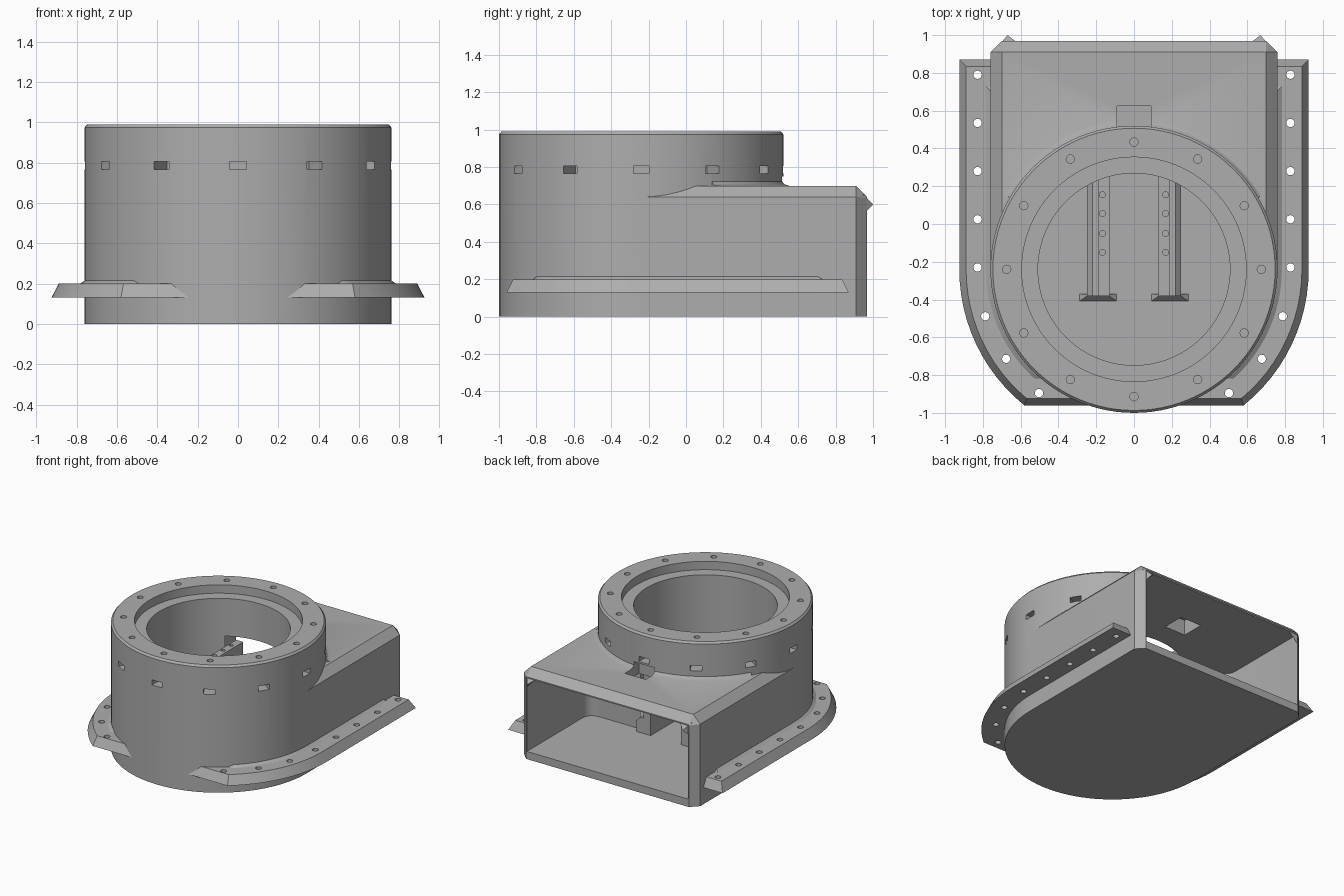
import bpy, bmesh, math
from math import sin, cos, radians, asin

if "Cube" in bpy.data.objects:
    bpy.data.objects.remove(bpy.data.objects["Cube"])

CY = -0.24  # y of the round housing's axis

metal = bpy.data.materials.new("plain grey")
metal.diffuse_color = (0.42, 0.42, 0.42, 1)
metal.use_nodes = True
metal.node_tree.nodes["Principled BSDF"].inputs["Base Color"].default_value = metal.diffuse_color


def finish(name, bm):
    bmesh.ops.recalc_face_normals(bm, faces=bm.faces)
    me = bpy.data.meshes.new(name)
    bm.to_mesh(me)
    bm.free()
    me.materials.append(metal)
    ob = bpy.data.objects.new(name, me)
    bpy.context.collection.objects.link(ob)
    return ob


def add_loft(bm, rings):
    """Closed solid through rings that have the same number of points."""
    vs = [[bm.verts.new(p) for p in r] for r in rings]
    n = len(vs[0])
    for a, b in zip(vs, vs[1:]):
        for i in range(n):
            j = (i + 1) % n
            bm.faces.new((a[i], a[j], b[j], b[i]))
    bm.faces.new(vs[0])
    bm.faces.new(vs[-1])


def solid(name, *lofts):
    bm = bmesh.new()
    for rings in lofts:
        add_loft(bm, rings)
    return finish(name, bm)


def circle(r, z, x=0, y=CY, n=96):
    return [(x + r * cos(2 * math.pi * i / n), y + r * sin(2 * math.pi * i / n), z) for i in range(n)]


def peg(x, y, r, z0, z1):
    return [circle(r, z0, x, y, 16), circle(r, z1, x, y, 16)]


def rect(x0, x1, y0, y1, z):
    return [(x0, y0, z), (x1, y0, z), (x1, y1, z), (x0, y1, z)]


def boolean(ob, other, op):
    m = ob.modifiers.new("bool", 'BOOLEAN')
    m.operation, m.solver, m.object = op, 'EXACT', other
    bpy.context.view_layer.objects.active = ob
    bpy.ops.object.modifier_apply(modifier=m.name)
    bpy.data.objects.remove(other)


def smooth(ob):
    bpy.ops.object.select_all(action='DESELECT')
    ob.select_set(True)
    bpy.context.view_layer.objects.active = ob
    bpy.ops.object.shade_smooth_by_angle(angle=radians(28))


def flange_outline(d, z):
    """U-shaped outline, shrunk by d."""
    r = 0.925 - d
    end = asin((0.72 - d) / r)
    half = [(r, 0.87 - d, z)]
    half += [(r * cos(end * i / 12), CY - r * sin(end * i / 12), z) for i in range(13)]
    return half + [(-x, y, z) for x, y, z in reversed(half)]


# round housing
body = solid("housing", [circle(0.76, 0), circle(0.76, 0.975), circle(0.747, 0.99)])

# rectangular duct with sloped shoulders and chamfered rear rim
def duct_ring(y, x, zs, xt, zt):
    return [(-x, y, 0), (x, y, 0), (x, y, zs), (xt, y, zt), (-xt, y, zt), (-x, y, zs)]

boolean(body, solid("duct", [duct_ring(CY, 0.76, 0.64, 0.70, 0.70),
                             duct_ring(0.91, 0.76, 0.64, 0.70, 0.70),
                             duct_ring(0.968, 0.702, 0.636, 0.697, 0.642)]), 'UNION')

# mounting flange with sloped edge, and its small fillet
boolean(body, solid("flange", [flange_outline(0, 0.13), flange_outline(0.036, 0.20)]), 'UNION')
boolean(body, solid("flange_fillet", [flange_outline(0.142, 0.19), flange_outline(0.142, 0.20),
                                      flange_outline(0.164, 0.215)]), 'UNION')

# fillet where the round housing meets the duct roof
fillet = []
for i in range(41):
    a = radians(30 + 3 * i)
    fillet.append([(r * cos(a), CY + r * sin(a), z)
                   for r, z in ((0.75, 0.68), (0.795, 0.68), (0.795, 0.70), (0.772, 0.708), (0.75, 0.735))])
boolean(body, solid("roof_fillet", fillet), 'UNION')

# bore, seat ledge and duct cavity
boolean(body, solid("bore", [circle(0.508, 0.06), circle(0.508, 1.2)]), 'DIFFERENCE')
boolean(body, solid("ledge", [circle(0.594, 0.925), circle(0.594, 1.2)]), 'DIFFERENCE')
half = [(0.695, 1.2)]
half += [(0.615 + 0.08 * cos(radians(a)), 0.28 - 0.08 * sin(radians(a))) for a in range(0, 91, 15)]
outline = half + [(-x, y) for x, y in reversed(half)]
boolean(body, solid("cavity", [[(x, y, z) for x, y in outline] for z in (0.06, 0.632)]), 'DIFFERENCE')

# notch through the roof behind the round housing
boolean(body, solid("notch", [rect(-0.09, 0.09, 0.45, 0.625, z) for z in (0.55, 0.75)]), 'DIFFERENCE')

# nut slots around the wall
slots = []
for i in range(12):
    a = radians(30 * i)
    def spin(r, t, z):
        return (r * cos(a) - t * sin(a), CY + r * sin(a) + t * cos(a), z)
    slots.append([[spin(0.63, -0.042, z), spin(0.85, -0.042, z),
                   spin(0.85, 0.042, z), spin(0.63, 0.042, z)] for z in (0.765, 0.805)])
boolean(body, solid("slots", *slots), 'DIFFERENCE')

# bolt holes in the top ring
boolean(body, solid("top_holes", *[peg(0.674 * cos(radians(30 * i)), CY + 0.674 * sin(radians(30 * i)),
                                       0.022, 0.78, 1.1) for i in range(12)]), 'DIFFERENCE')

# bolt holes in the flange
spots = [(0.828, y) for y in (0.79, 0.535, 0.28, 0.025, -0.23)]
spots += [(0.826 * cos(radians(a)), CY - 0.826 * sin(radians(a))) for a in (17.5, 35, 52.5)]
boolean(body, solid("flange_holes", *[peg(s * x, y, 0.022, 0.05, 0.3)
                                      for x, y in spots for s in (1, -1)]), 'DIFFERENCE')
smooth(body)

# pointed corners of the rear rim
for s, side in ((1, "right"), (-1, "left")):
    bm = bmesh.new()
    pts = [(0.70, 0.962, 0.56), (0.62, 0.962, 0.64), (0.715, 0.945, 0.655), (0.67, 1.0, 0.60)]
    v = [bm.verts.new((s * x, y, z)) for x, y, z in pts]
    for f in ((0, 1, 2), (0, 1, 3), (1, 2, 3), (2, 0, 3)):
        bm.faces.new([v[i] for i in f])
    finish("rim_corner_" + side, bm)

# inner rails with stepped section, screw holes and flared foot
section = [(0.13, 0.055), (0.25, 0.055), (0.25, 0.15), (0.22, 0.18), (0.19, 0.18), (0.19, 0.60), (0.13, 0.60)]
for s, side in ((1, "right"), (-1, "left")):
    rail = solid("rail_" + side, [[(s * x, y, z) for x, z in section] for y in (-0.38, 0.25)])
    boolean(rail, solid("screws", *[peg(s * 0.167, y, 0.016, 0.55, 0.7)
                                    for y in (0.155, 0.055, -0.05, -0.15)]), 'DIFFERENCE')
    solid("rail_foot_" + side, [rect(s * 0.09, s * 0.29, -0.41, -0.37, 0.058),
                                rect(s * 0.13, s * 0.25, -0.382, -0.37, 0.09)])
